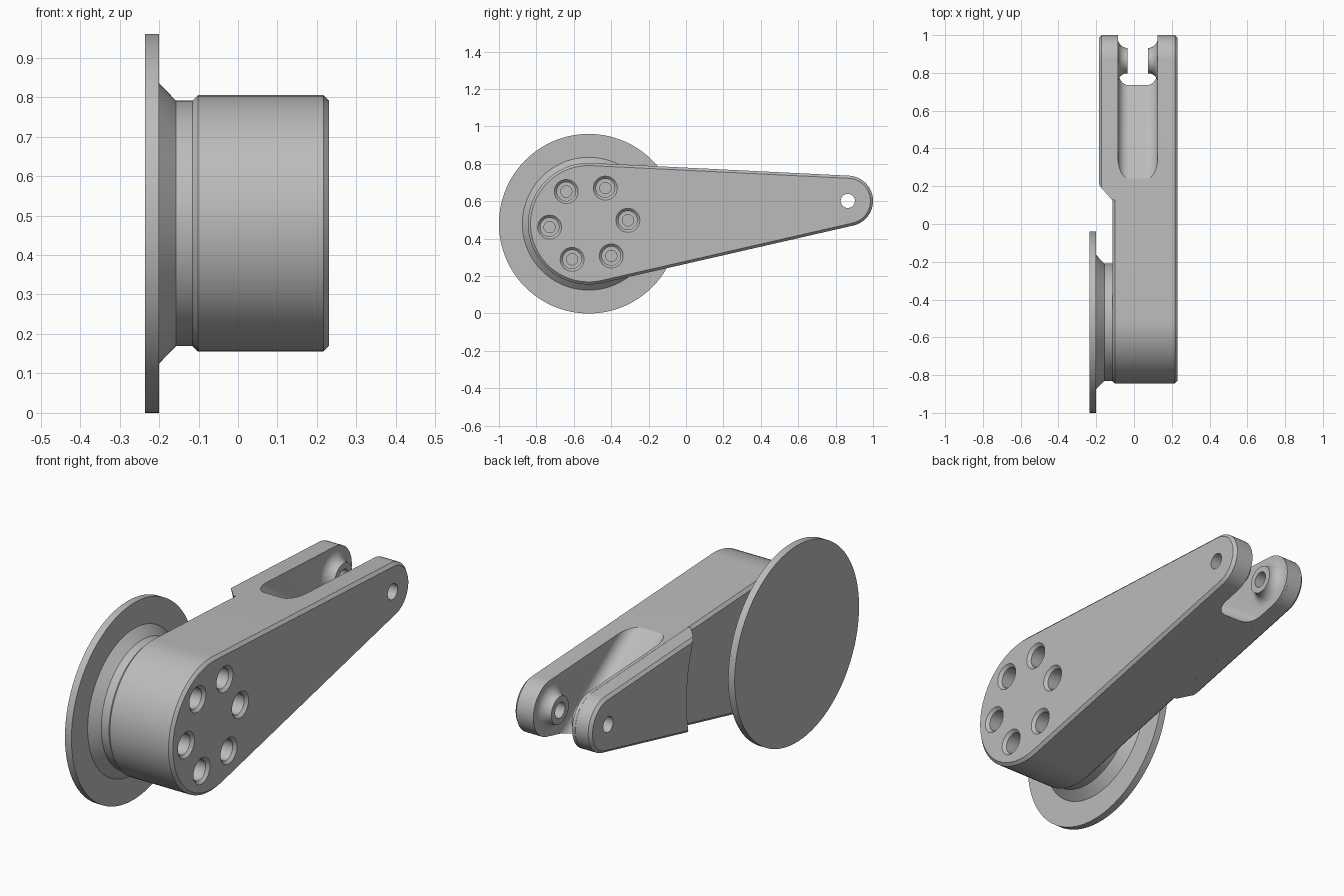
import bpy, bmesh
from math import sin, cos, pi, atan2, acos, hypot, radians
from mathutils import Vector

if "Cube" in bpy.data.objects:
    bpy.data.objects.remove(bpy.data.objects["Cube"], do_unlink=True)

grey = bpy.data.materials.new("plain grey")
grey.use_nodes = True
grey.diffuse_color = (0.5, 0.5, 0.5, 1)
grey.node_tree.nodes["Principled BSDF"].inputs["Base Color"].default_value = (0.5, 0.5, 0.5, 1)

HUB = (-0.52, 0.48)      # y, z of the wheel end
PIN = (0.865, 0.602)     # y, z of the fork end
HUB_R, PIN_R = 0.325, 0.135
CHAMFER = 0.014


def loft(name, rings):
    """Skin a closed solid through matching rings of points."""
    bm = bmesh.new()
    loops = [[bm.verts.new(p) for p in ring] for ring in rings]
    n = len(loops[0])
    for a, b in zip(loops, loops[1:]):
        for i in range(n):
            j = (i + 1) % n
            bm.faces.new((a[i], a[j], b[j], b[i]))
    bm.faces.new(loops[0])
    bm.faces.new(loops[-1])
    bmesh.ops.recalc_face_normals(bm, faces=bm.faces)
    mesh = bpy.data.meshes.new(name)
    bm.to_mesh(mesh)
    bm.free()
    mesh.materials.append(grey)
    obj = bpy.data.objects.new(name, mesh)
    bpy.context.collection.objects.link(obj)
    return obj


def turned(name, centre, profile, n=64):
    """Solid turned about an x axis; profile lists (x, radius)."""
    return loft(name, [[(x, centre[0] + r * cos(2 * pi * i / n), centre[1] + r * sin(2 * pi * i / n))
                        for i in range(n)] for x, r in profile])


def outline(x, inset, n=40):
    """Tapered outline wrapped around the wheel end and the fork end."""
    dy, dz = PIN[0] - HUB[0], PIN[1] - HUB[1]
    phi = atan2(dz, dy)
    alpha = acos((HUB_R - PIN_R) / hypot(dy, dz))
    pts = []
    for c, r, a0, a1 in ((PIN, PIN_R, phi - alpha, phi + alpha),
                         (HUB, HUB_R, phi + alpha, phi + 2 * pi - alpha)):
        for i in range(n + 1):
            a = a0 + (a1 - a0) * i / n
            pts.append((x, c[0] + (r - inset) * cos(a), c[1] + (r - inset) * sin(a)))
    return pts


def combine(obj, other, operation):
    """Apply a boolean and discard the second solid."""
    other.hide_render = True
    mod = obj.modifiers.new(operation, 'BOOLEAN')
    mod.operation = operation
    mod.solver = 'EXACT'
    mod.object = other
    bpy.context.view_layer.objects.active = obj
    bpy.ops.object.modifier_apply(modifier=mod.name)
    bpy.data.objects.remove(other, do_unlink=True)


# Main arm with chamfered rims
arm = loft("arm", [outline(-0.115, CHAMFER), outline(-0.101, 0),
                   outline(0.216, 0), outline(0.23, CHAMFER)])

# Thicker pad on the fork half, cleared around the wheel by a flared step
pad = loft("pad", [outline(-0.185, CHAMFER), outline(-0.171, 0.0005), outline(0.0, 0.0005)])
combine(pad, turned("step_cutter", HUB, [(-0.3, 0.895), (-0.115, 0.71), (0.1, 0.71)], 128), 'DIFFERENCE')
combine(arm, pad, 'UNION')

# Sloping fork slot with rounded floor corners
start, end = Vector((0, 0.245, 0.765)), Vector((0, 0.73, 0.437))
along = (end - start).normalized()
up = Vector((0, -along.z, along.y))
left, right, fillet = -0.085, 0.125, 0.057
section = [(left, 1.2)]
for cx, a0 in ((left + fillet, pi), (right - fillet, 1.5 * pi)):
    section += [(cx + fillet * cos(a0 + pi / 2 * i / 10), fillet + fillet * sin(a0 + pi / 2 * i / 10))
                for i in range(11)]
section.append((right, 1.2))
slot = loft("slot_cutter", [[start + along * t + up * h + Vector((x, 0, 0)) for x, h in section]
                            for t in (-0.6, 1.5)])
combine(arm, slot, 'DIFFERENCE')

# Flared bosses facing each other inside the fork
flare = 0.05
for wall, side in ((left, 1), (right, -1)):
    profile = [(wall - side * 0.03, 0.067 + flare)]
    for i in range(11):
        a = pi / 2 * i / 10
        profile.append((wall + side * flare * (1 - cos(a)), 0.067 + flare * (1 - sin(a))))
    combine(arm, turned("boss", PIN, profile), 'UNION')

# Pin hole through both prongs
combine(arm, turned("pin_cutter", PIN, [(-0.4, 0.038), (0.4, 0.038)], 40), 'DIFFERENCE')

# Ring of stepped, countersunk bolt holes
for k in range(6):
    a = radians(5 + 60 * k)
    centre = (HUB[0] + 0.21 * cos(a), HUB[1] + 0.21 * sin(a))
    hole = turned("bolt_cutter", centre, [(-0.08, 0.03), (0.08, 0.03), (0.08, 0.05),
                                          (0.216, 0.05), (0.23, 0.064), (0.24, 0.074)], 40)
    combine(arm, hole, 'DIFFERENCE')

# Wheel disc with conical neck
wheel = turned("wheel_disc", HUB, [(-0.235, 0.48), (-0.2, 0.48), (-0.2, 0.355),
                                   (-0.157, 0.311), (-0.105, 0.311)], 128)

# Smooth curved walls, keep edges crisp
for obj in (arm, wheel):
    bpy.ops.object.select_all(action='DESELECT')
    obj.select_set(True)
    bpy.context.view_layer.objects.active = obj
    bpy.ops.object.shade_smooth_by_angle(angle=radians(25))
